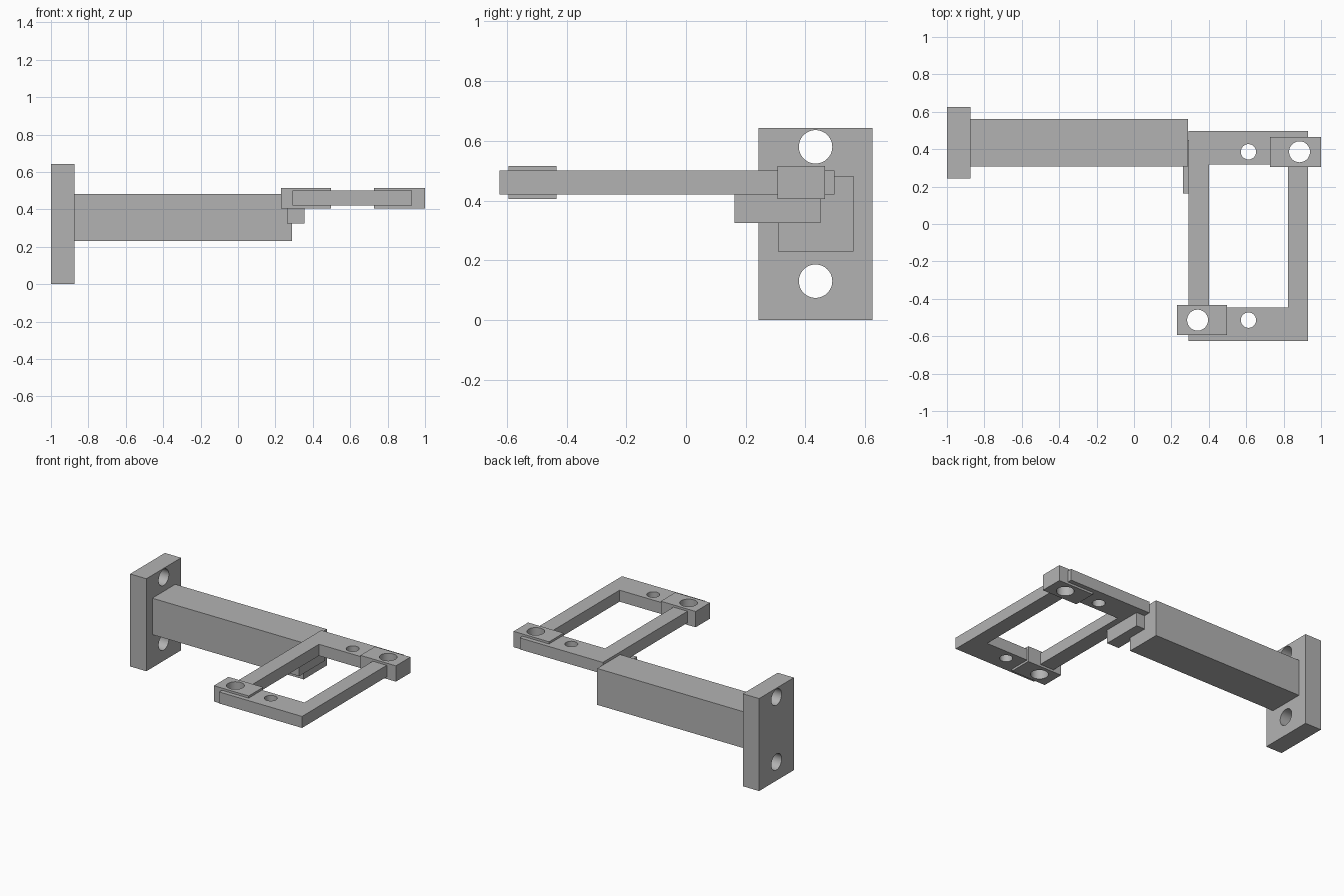
import bpy
import bmesh
from math import radians
from mathutils import Matrix, Vector

default = bpy.data.objects.get("Cube")
if default:
    bpy.data.objects.remove(default, do_unlink=True)

# Single plain grey finish
grey = bpy.data.materials.new("plain_grey")
grey.use_nodes = True
colour = (0.45, 0.45, 0.45, 1)
grey.diffuse_color = colour
grey.node_tree.nodes["Principled BSDF"].inputs["Base Color"].default_value = colour


def add_object(name, bm):
    mesh = bpy.data.meshes.new(name)
    bm.to_mesh(mesh)
    bm.free()
    mesh.materials.append(grey)
    obj = bpy.data.objects.new(name, mesh)
    bpy.context.collection.objects.link(obj)
    return obj


def box(name, x, y, z):
    """Box from its (min, max) range on each axis."""
    low, high = Vector((x[0], y[0], z[0])), Vector((x[1], y[1], z[1]))
    bm = bmesh.new()
    matrix = Matrix.Translation((low + high) / 2) @ Matrix.Diagonal((*(high - low), 1))
    bmesh.ops.create_cube(bm, size=1, matrix=matrix)
    return add_object(name, bm)


def drill(name, centre, radius, axis="Z"):
    """Cylinder used to cut a round hole."""
    turn = Matrix.Rotation(radians(90), 4, "Y") if axis == "X" else Matrix()
    bm = bmesh.new()
    bmesh.ops.create_cone(bm, cap_ends=True, segments=48, radius1=radius, radius2=radius,
                          depth=0.4, matrix=Matrix.Translation(centre) @ turn)
    return add_object(name, bm)


def cut(part, cutters):
    for cutter in cutters:
        mod = part.modifiers.new(cutter.name, "BOOLEAN")
        mod.operation = "DIFFERENCE"
        mod.solver = "EXACT"
        mod.object = cutter
    graph = bpy.context.evaluated_depsgraph_get()
    mesh = bpy.data.meshes.new_from_object(part.evaluated_get(graph))
    part.modifiers.clear()
    part.data = mesh
    # Round hole walls are smooth, everything else stays crisp
    for face in mesh.polygons:
        face.use_smooth = True
    mesh.set_sharp_from_angle(angle=radians(30))


# Wall plate with two screw holes
plate = box("wall_plate", (-1, -0.875), (0.243, 0.625), (0, 0.643))
screw_holes = [drill("screw_hole", (-0.94, 0.434, z), 0.056, "X") for z in (0.13, 0.58)]
cut(plate, screw_holes)

# Arm and the small block that carries the frame
box("arm", (-0.875, 0.29), (0.308, 0.561), (0.23, 0.483))
box("support_block", (0.262, 0.356), (0.163, 0.45), (0.325, 0.42))

# Open rectangular frame and its two corner lugs
frame = box("frame", (0.292, 0.93), (-0.625, 0.497), (0.42, 0.5))
front_lug = box("front_lug", (0.23, 0.498), (-0.594, -0.434), (0.405, 0.515))
back_lug = box("back_lug", (0.727, 1), (0.306, 0.466), (0.405, 0.515))

# Frame opening and the holes through frame and lugs
opening = box("frame_opening", (0.4, 0.823), (-0.446, 0.318), (0.3, 0.6))
front_hole = drill("front_lug_hole", (0.34, -0.514, 0.46), 0.056)
back_hole = drill("back_lug_hole", (0.885, 0.386, 0.46), 0.056)
small_holes = [drill("small_hole", (0.612, y, 0.46), 0.041) for y in (-0.514, 0.386)]

cut(frame, [opening, front_hole, back_hole, *small_holes])
cut(front_lug, [front_hole])
cut(back_lug, [back_hole])

for cutter in [*screw_holes, opening, front_hole, back_hole, *small_holes]:
    bpy.data.objects.remove(cutter, do_unlink=True)
